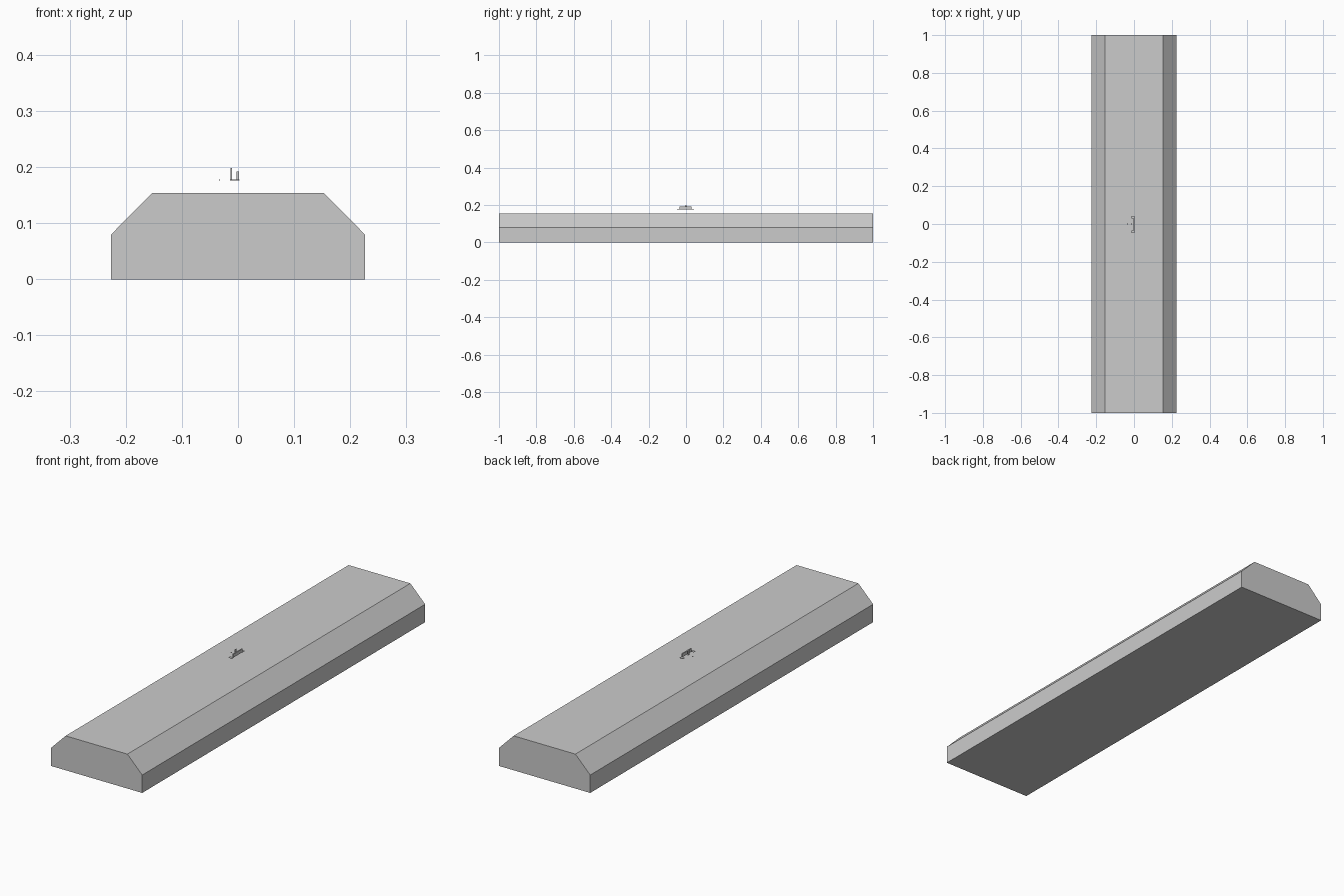
import bpy, bmesh

if "Cube" in bpy.data.objects:
    bpy.data.objects.remove(bpy.data.objects["Cube"])


def mesh_object(name, bm):
    bmesh.ops.recalc_face_normals(bm, faces=bm.faces)
    mesh = bpy.data.meshes.new(name)
    bm.to_mesh(mesh)
    bm.free()
    obj = bpy.data.objects.new(name, mesh)
    bpy.context.collection.objects.link(obj)
    return obj


def box(name, x, y, z):
    bm = bmesh.new()
    bmesh.ops.create_cube(bm, size=1)
    for v in bm.verts:
        for i, (lo, hi) in enumerate((x, y, z)):
            v.co[i] = lo if v.co[i] < 0 else hi
    return mesh_object(name, bm)


# Long chamfered beam, extruded from its end profile
half = [(0.226, 0), (0.226, 0.08), (0.153, 0.154)]
profile = half + [(-x, z) for x, z in reversed(half)]
bm = bmesh.new()
end = bm.faces.new([bm.verts.new((x, -1, z)) for x, z in profile])
new = bmesh.ops.extrude_face_region(bm, geom=[end], use_keep_orig=True)["geom"]
bmesh.ops.translate(bm, vec=(0, 2, 0),
                    verts=[v for v in new if isinstance(v, bmesh.types.BMVert)])
mesh_object("beam", bm)

# Small floating fitting above the middle: thin bar with two end tabs
box("fitting_bar", (-0.003, 0.002), (-0.035, 0.03), (0.177, 0.192))
for side, y in (("front", -0.041), ("back", 0.036)):
    box(side + "_tab", (-0.014, 0.003), (y - 0.006, y + 0.006), (0.176, 0.178))

# Upright pin and a tiny loose stud
box("upright_pin", (-0.013, -0.011), (-0.005, 0.005), (0.177, 0.198))
box("stud", (-0.034, -0.032), (-0.004, 0.004), (0.176, 0.178))
